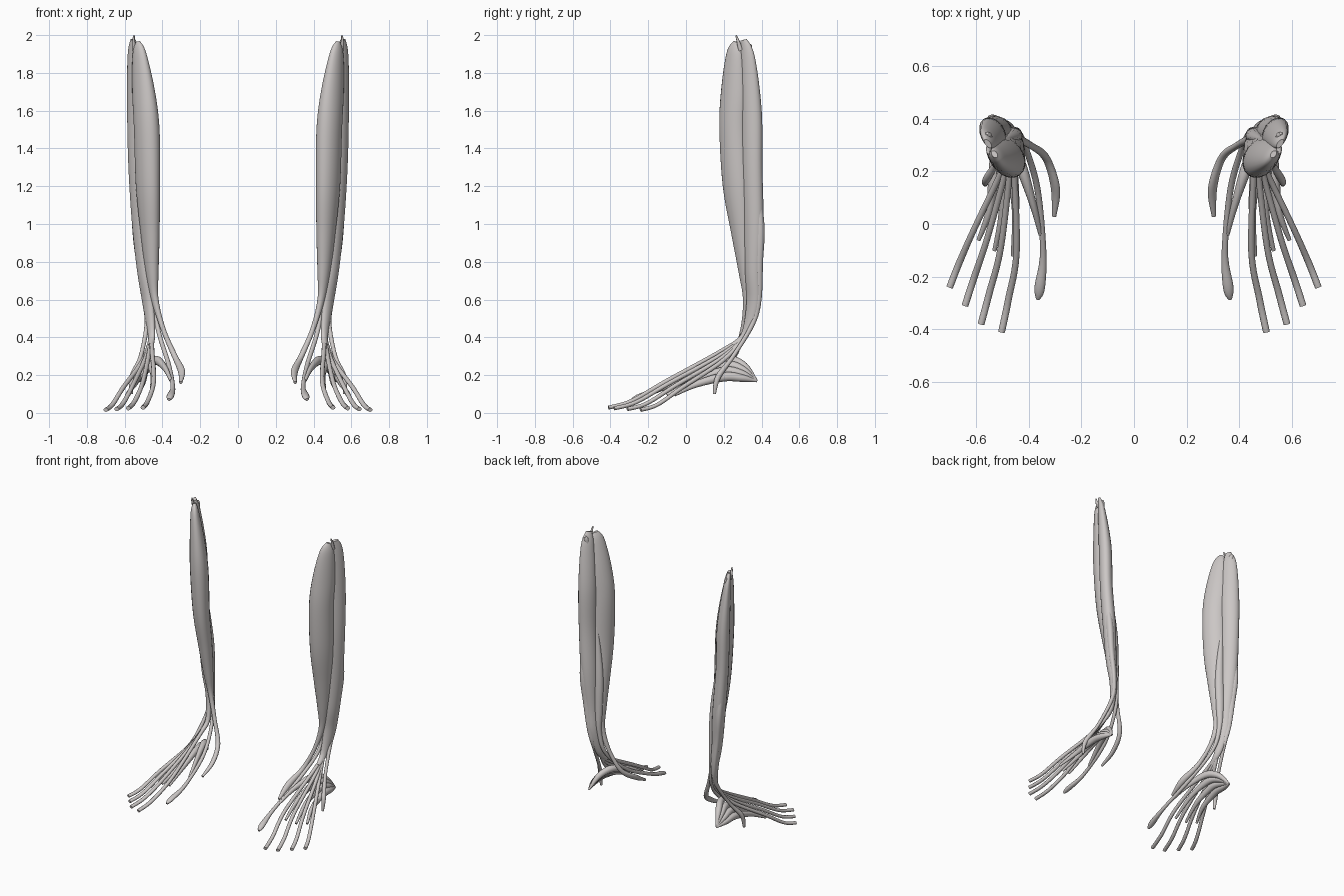
import bpy
import bmesh
from math import cos, sin, pi, radians
from mathutils import Vector

cube = bpy.data.objects.get("Cube")
if cube:
    bpy.data.objects.remove(cube)

tissue = bpy.data.materials.new("pale warm grey")
tissue.use_nodes = True
colour = (0.60, 0.57, 0.56, 1)
tissue.diffuse_color = colour
tissue.node_tree.nodes["Principled BSDF"].inputs["Base Color"].default_value = colour


def spline(rows, steps):
    """Catmull-Rom interpolation through rows of any width."""
    result = []
    for i in range(len(rows) - 1):
        before = rows[max(i - 1, 0)]
        start, end = rows[i], rows[i + 1]
        after = rows[min(i + 2, len(rows) - 1)]
        for k in range(steps):
            t = k / steps
            result.append([
                b + t * ((c - a) + t * ((2 * a - 5 * b + 4 * c - d) + t * (3 * (b - c) + d - a))) / 2
                for a, b, c, d in zip(before, start, end, after)])
    result.append(list(rows[-1]))
    return result


def strand(name, rows, turn=0, sides=14, steps=6):
    """Sweep an ellipse along rows of (x, y, z, long radius, short radius), once per leg."""
    rows = [tuple(r) if len(r) > 4 else (*r, r[-1]) for r in rows]
    path = spline(rows, steps)
    points = [Vector(p[:3]) for p in path]
    reference = Vector((cos(radians(turn)), sin(radians(turn)), 0))
    for side, sign in (("left", 1), ("right", -1)):
        bm = bmesh.new()
        rings = []
        for i, centre in enumerate(points):
            along = (points[min(i + 1, len(points) - 1)] - points[max(i - 1, 0)]).normalized()
            u = (reference - along * reference.dot(along)).normalized()
            v = along.cross(u)
            wide, thin = (max(r, 0.003) for r in path[i][3:5])
            ring = []
            for k in range(sides):
                angle = 2 * pi * k / sides
                p = centre + u * wide * cos(angle) + v * thin * sin(angle)
                ring.append(bm.verts.new((p.x * sign, p.y, p.z)))
            rings.append(ring)
        for lower, upper in zip(rings, rings[1:]):
            for k in range(sides):
                n = (k + 1) % sides
                bm.faces.new((lower[k], lower[n], upper[n], upper[k]))
        bm.faces.new(rings[0])
        bm.faces.new(rings[-1])
        bmesh.ops.recalc_face_normals(bm, faces=bm.faces)
        for face in bm.faces:
            face.smooth = len(face.verts) == 4
        mesh = bpy.data.meshes.new(f"{side}_{name}")
        bm.to_mesh(mesh)
        bm.free()
        mesh.materials.append(tissue)
        bpy.context.collection.objects.link(bpy.data.objects.new(f"{side}_{name}", mesh))


# Large front shin muscle, its tendon crossing to the inner foot
strand("front_shin_muscle", [
    (.53, .265, 1.965, .015, .01),
    (.522, .258, 1.9, .05, .028),
    (.50, .255, 1.7, .078, .05),
    (.483, .252, 1.5, .083, .06),
    (.477, .267, 1.2, .08, .055),
    (.465, .295, .95, .06, .045),
    (.455, .315, .75, .04, .032),
    (.44, .322, .6, .022, .018),
    (.395, .3, .44, .013),
    (.335, .252, .3, .015),
    (.299, .14, .22, .02, .014),
    (.303, .03, .16, .008)], turn=55, sides=20)

# Long toe muscle along the outer back edge
strand("long_toe_muscle", [
    (.555, .305, 1.975, .02, .01),
    (.552, .325, 1.88, .046, .024),
    (.538, .345, 1.6, .062, .042),
    (.532, .35, 1.3, .06, .042),
    (.513, .358, 1, .058, .043),
    (.495, .355, .75, .046, .035),
    (.475, .355, .58, .04, .025),
    (.458, .315, .42, .024, .016),
    (.46, .25, .36, .014)], turn=55, sides=20)

# Ragged points at the upper end
strand("upper_point", [(.548, .29, 1.92, .014), (.553, .275, 1.97, .008), (.55, .265, 1.998, .004)], sides=8)
strand("upper_back_point", [(.55, .32, 1.86, .02), (.555, .335, 1.93, .016), (.557, .345, 1.95, .006)], sides=8)

# Outer muscle with a short tendon ending at the side of the foot
strand("outer_muscle", [
    (.55, .37, 1.25, .008),
    (.535, .387, 1, .03, .024),
    (.515, .38, .8, .03, .022),
    (.49, .378, .6, .024, .016),
    (.482, .352, .47, .013),
    (.515, .25, .3, .011),
    (.56, .17, .19, .015),
    (.565, .15, .1, .008)], turn=55)

# Inner muscle with the tendon of the big toe
strand("big_toe_muscle", [
    (.485, .32, 1.35, .008),
    (.457, .335, 1, .03, .022),
    (.452, .345, .75, .028, .022),
    (.445, .345, .58, .017),
    (.418, .305, .42, .012),
    (.368, .14, .26, .012),
    (.345, -.1, .14, .012),
    (.358, -.24, .09, .02, .014),
    (.365, -.285, .07, .008)], turn=20)

# Four toe tendons fanning out from the ankle
ankle = [(.475, .355, .58, .012), (.459, .315, .42, .012)]
toe_tips = [(.503, -.41), (.581, -.38), (.642, -.31), (.70, -.24)]
for i, (tip_x, tip_y) in enumerate(toe_tips):
    root = Vector((.455 + .016 * i, .2, .335 - .018 * i))
    tip = Vector((tip_x, tip_y, .028 - .004 * i))
    middle = root.lerp(tip, .5) + Vector((.013 * i - .033, 0, -.014))
    ball = root.lerp(tip, .8) + Vector((.007 * i - .016, 0, -.026))
    strand(f"toe_tendon_{i + 2}", ankle + [
        (*root, .012), (*middle, .012), (*ball, .013, .011), (*tip, .013, .011)], sides=10)

# Short foot muscle: four slips spreading forward from one point at the heel
heel = (.505, .375, .168, .006)
slips = [
    [(.43, .22, .278), (.385, .08, .235), (.355, -.04, .17)],
    [(.465, .21, .25), (.45, .05, .2), (.46, -.12, .11)],
    [(.50, .20, .22), (.50, .05, .17), (.53, -.1, .095)],
    [(.53, .20, .19), (.55, .05, .15), (.59, -.06, .095)],
]
for i, (crest, front, end) in enumerate(slips):
    shoulder = Vector(heel[:3]).lerp(Vector(crest), .5) + Vector((.005, .01, .026 - .007 * i))
    strand(f"foot_slip_{i + 1}", [
        heel, (*shoulder, .02, .02), (*crest, .022, .024), (*front, .014, .017), (*end, .008)], sides=12)
